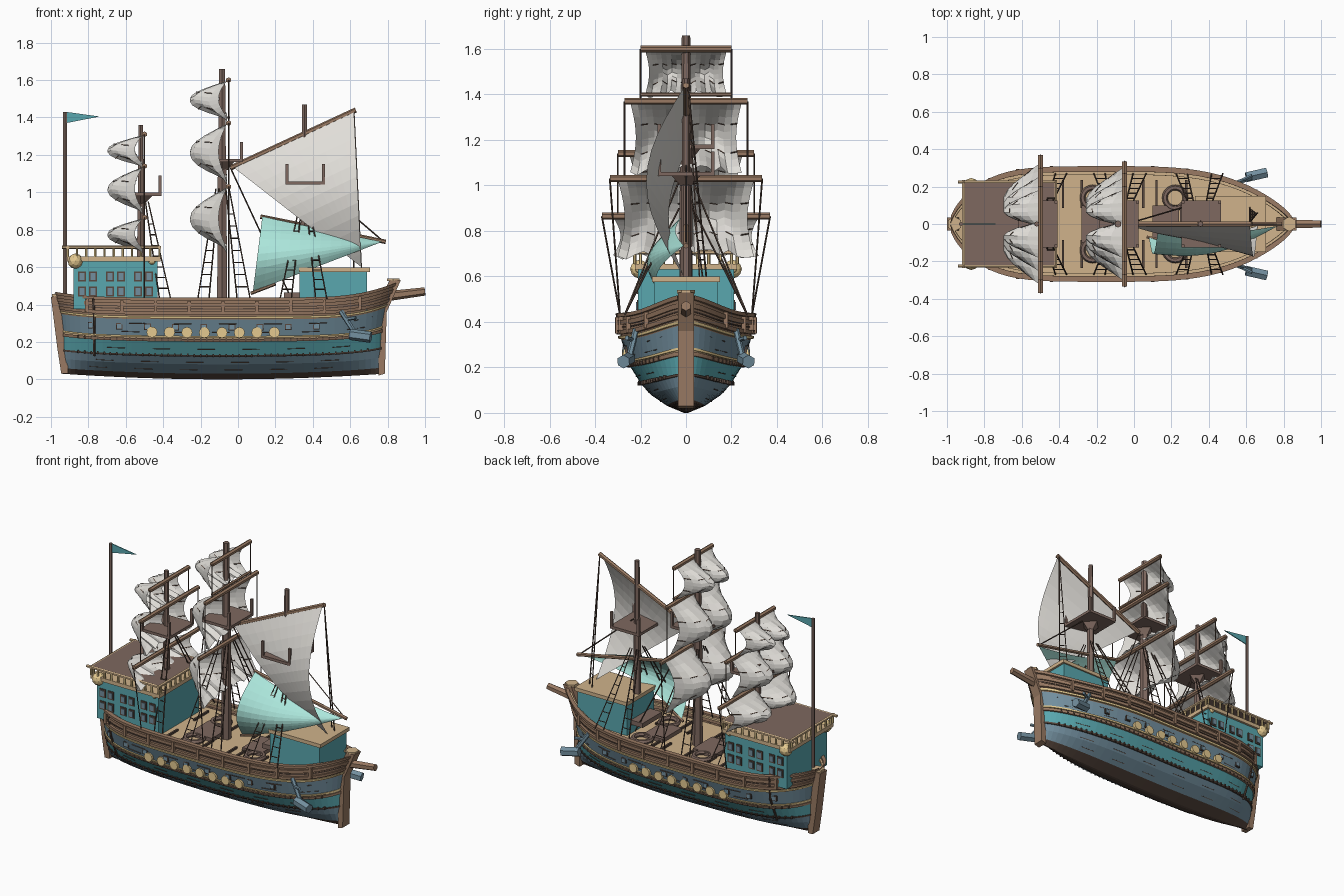
import bpy, bmesh, math
from mathutils import Vector as V, Matrix

cube = bpy.data.objects.get("Cube")
if cube:
    bpy.data.objects.remove(cube)


def material(name, *rgb):
    m = bpy.data.materials.new(name)
    m.use_nodes = True
    m.diffuse_color = (*rgb, 1)
    m.node_tree.nodes["Principled BSDF"].inputs["Base Color"].default_value = (*rgb, 1)
    return m


teal = material("teal paint", .1, .39, .43)
slate = material("slate blue paint", .17, .275, .345)
umber = material("umber wood", .21, .14, .115)
tan = material("tan wood", .63, .45, .26)
wood = material("warm wood", .32, .195, .125)
gold = material("pale gold", .78, .59, .28)
canvas = material("canvas", .75, .73, .69)
aqua = material("aqua canvas", .41, .79, .71)
dark = material("dark wood", .1, .066, .05)


def finish(name, bm, *mats):
    bmesh.ops.recalc_face_normals(bm, faces=bm.faces)
    me = bpy.data.meshes.new(name)
    bm.to_mesh(me)
    bm.free()
    ob = bpy.data.objects.new(name, me)
    for m in mats:
        me.materials.append(m)
    bpy.context.collection.objects.link(ob)


def boxes(name, items, mat):
    """items: (centre, size)"""
    bm = bmesh.new()
    for c, s in items:
        bmesh.ops.create_cube(bm, size=1, matrix=Matrix.Translation(c) @ Matrix.Diagonal((*s, 1)))
    finish(name, bm, mat)


def rods(name, items, mat, sides=6):
    """items: (start, end, start radius[, end radius])"""
    bm = bmesh.new()
    for p, q, r, *r2 in items:
        p, q = V(p), V(q)
        d = q - p
        rot = d.to_track_quat('Z', 'Y').to_matrix().to_4x4()
        bmesh.ops.create_cone(bm, cap_ends=True, segments=sides, radius1=r, radius2=(r2 or [r])[0],
                              depth=d.length, matrix=Matrix.Translation((p + q) / 2) @ rot)
    finish(name, bm, mat)


def grid(name, fn, nu, nv, mats, pick=lambda i, j: 0, closed=False):
    bm = bmesh.new()
    vs = [[bm.verts.new(fn(i, j)) for j in range(nv)] for i in range(nu)]
    for i in range(nu - 1):
        for j in range(nv if closed else nv - 1):
            k = (j + 1) % nv
            f = bm.faces.new((vs[i][j], vs[i + 1][j], vs[i + 1][k], vs[i][k]))
            f.material_index = pick(i, j)
    finish(name, bm, *mats)


def prism(name, pts, depth, mat):
    bm = bmesh.new()
    f = bm.faces.new([bm.verts.new((x, -depth / 2, z)) for x, z in pts])
    new = bmesh.ops.extrude_face_region(bm, geom=[f])["geom"]
    bmesh.ops.translate(bm, vec=(0, depth, 0), verts=[v for v in new if isinstance(v, bmesh.types.BMVert)])
    finish(name, bm, mat)


# Hull form: plan outline times section fullness
MID, HALF, ST = -.08, .86, 40
LEVELS = [0, .03, .08, .125, .2, .225, .32, .35, .43]
FULL = [.03, .28, .53, .67, .83, .87, .97, .99, 1]


def fullness(z):
    for a, b, fa, fb in zip(LEVELS, LEVELS[1:], FULL, FULL[1:]):
        if z <= b:
            return fa + (fb - fa) * max(0, z - a) / (b - a)
    return 1


def hull(t, z, side, off=0):
    w = .293 * max(0, 1 - abs(t) ** (3 if t > 0 else 5)) ** .63
    rake = .07 * abs(t) ** 9 * max(0, (z - .28) / .15) * (1 if t > 0 else -.6)
    lift = (.03 * t * t * (1 - z / .43) if z < .43 else 0) + (.08 if t > 0 else .03) * abs(t) ** 7 * z / .43
    return V((MID + HALF * t + rake, side * (w * fullness(z) + off), z + lift))


def station(i):
    return math.sin(math.pi * (i / (ST - 1) - .5))


LAYER = [0, 1, 1, 2, 3, 1, 4, 4]
SIDES = {"right": -1, "left": 1}
for nm, s in SIDES.items():
    grid("hull_" + nm, lambda i, j: hull(station(i), LEVELS[j], s), ST, len(LEVELS),
         [dark, slate, teal, tan, wood], lambda i, j: LAYER[j])
grid("keel_bottom", lambda i, j: hull(station(i), 0, j * 2 - 1), ST, 2, [dark])
grid("deck", lambda i, j: hull(station(i), .375, j * 2 - 1, -.004), ST, 2, [tan])

# Wales and rails: (name, height, thickness, inner, outer, colour)
for nm, z, h, a, b, m in [("stud_band", .12, .01, 0, .008, dark), ("lower_wale", .2, .016, 0, .013, wood),
                          ("gold_wale", .222, .01, 0, .01, gold), ("upper_gold_wale", .325, .012, 0, .012, gold),
                          ("upper_wale", .345, .018, 0, .016, wood), ("rail_groove", .374, .006, 0, .005, dark),
                          ("middle_rail", .388, .02, -.012, .012, wood), ("top_rail", .422, .016, -.014, .016, wood),
                          ("inner_rail", .415, .012, -.03, -.014, tan)]:
    for sn, s in SIDES.items():
        corners = [(z, a), (z, b), (z + h, b), (z + h, a)]
        grid(nm + "_" + sn, lambda i, j: hull(station(i) * .995, corners[j][0], s, corners[j][1]), ST, 4, [m], closed=True)

# Stem, sternpost and bowsprit
prism("stem", [(.75, .02), (.785, .03), (.795, .36), (.87, .53), (.81, .53), (.75, .4)], .07, wood)
prism("sternpost", [(-.91, .03), (-.945, .03), (-.965, .16), (-1, .44), (-.95, .45), (-.91, .3)], .07, wood)
rods("bowsprit", [((.8, 0, .445), (1, 0, .47), .027, .022)], wood)
rods("stem_cap", [((.83, 0, .525), (.83, 0, .54), .04)], tan)
rods("sternpost_cap", [((-.96, 0, .44), (-.96, 0, .455), .04)], tan)

# Fittings along both sides
discs, ports, lids, studs, posts, seams = [], [], [], [], [], []
for s in (-1, 1):
    for k in range(8):
        p = hull((-.46 + .0935 * k - MID) / HALF, .25, s)
        discs.append((p - V((0, s * .01, 0)), p + V((0, s * .018, 0)), .029))
    for k in range(9):
        p = hull(-.82 + .175 * k, .278, s)
        ports.append((p, (.036, .012, .034)))
        lids.append((p, (.026, .018, .024)))
    for k in range(46):
        for z in (.128, .21):
            studs.append((hull(-.9 + .04 * k, z, s, .006), (.008, .016, .016)))
    for k in range(9):
        posts.append((hull(-.84 + .21 * k, .385, s, .01), (.018, .02, .07)))
    # Broken plank seams
    for z in (.05, .09, .16, .25, .295):
        for k in range(6):
            t = -.88 + .28 * k + z
            seams.append((hull(t, z, s, .001), hull(t + .11, z, s, .001), .0025))
    side = "right" if s < 0 else "left"
    rods("stern_fender_" + side, [(hull(-.8, .11, s, .01), hull(-.8, .28, s, .012), .007),
                                  (hull(-.8, .28, s, .012), hull(-.8, .43, s, .012), .007)], dark)
    # Anchor hung at the bow
    rods("anchor_" + side, [((.55, s * .22, .365), (.63, s * .25, .24), .014), ((.6, s * .25, .24), (.71, s * .275, .225), .03),
                            ((.57, s * .23, .32), (.63, s * .26, .33), .01)], slate)
rods("side_shields", discs, gold, 12)
rods("plank_seams", seams, dark, 4)
boxes("gun_port_frames", ports, dark)
boxes("gun_port_lids", lids, slate)
boxes("plank_studs", studs, dark)
boxes("bulwark_posts", posts, wood)

# Stern cabin with side windows, roof and railing
boxes("stern_cabin", [((-.655, 0, .505), (.45, .42, .26))], teal)
boxes("cabin_roof_trim", [((-.665, 0, .643), (.5, .45, .025))], tan)
boxes("cabin_roof", [((-.665, 0, .706), (.485, .445, .014))], umber)
frames, panes = [], []
for z in (.47, .55):
    for s in (-1, 1):
        for x in (-.835, -.775, -.685, -.625, -.535, -.475):
            frames.append(((x, s * .21, z), (.042, .012, .054)))
            panes.append(((x, s * .212, z), (.026, .016, .036)))
boxes("window_frames", frames, dark)
boxes("window_panes", panes, slate)
rails, balusters = [], []
for s in (-1, 1):
    x = -.665 + s * .245
    rails += [((-.94, s * .225, .706), (-.42, s * .225, .706), .01), ((x, -.235, .706), (x, .235, .706), .01)]
    balusters += [((-.91 + .049 * k, s * .225, .655), (-.91 + .049 * k, s * .225, .705), .007) for k in range(11)]
    balusters += [((x, -.2 + .05 * k, .655), (x, -.2 + .05 * k, .705), .007) for k in range(9)]
    for x, r in ((-.87, .041), (-.46, .02)):
        bm = bmesh.new()
        bmesh.ops.create_icosphere(bm, subdivisions=2, radius=r, matrix=Matrix.Translation((x, s * .205, .632)))
        finish("lantern", bm, gold)
rods("cabin_railing", rails, tan)
rods("cabin_balusters", balusters, gold)

# Bow cabin
boxes("bow_cabin", [((.51, 0, .475), (.36, .28, .22))], teal)
boxes("bow_cabin_roof", [((.515, 0, .587), (.38, .3, .024))], tan)

# Deck beams, hatches and rope coils
boxes("deck_beams", [((x, s * .16, .381), (.012, .15, .014)) for x in (-.38, -.28, -.12, .05, .12, .28) for s in (-1, 1)], dark)
boxes("deck_hatches", [((-.2, 0, .385), (.16, .2, .03)), ((.17, 0, .385), (.14, .2, .03)), ((.29, 0, .45), (.09, .2, .03))], umber)
for x in (-.22, .22):
    for s in (-1, 1):
        bpy.ops.mesh.primitive_torus_add(major_segments=20, minor_segments=6, major_radius=.055,
                                         minor_radius=.015, location=(x, s * .14, .39))
        bpy.context.object.name = "rope_coil"
        bpy.context.object.data.materials.append(umber)

# Masts, lookout platforms and rope ladders
ropes = []
for nm, x, z0, z1, r, zp, zs, feet in [("main", -.085, .37, 1.66, .031, 1.17, 1.02, (-.13, -.07, .08, .15)),
                                       ("mizzen", -.52, .6, 1.36, .023, .99, .95, (.1, .16)),
                                       ("fore", .355, .37, 1.47, .025, 1.05, .9, (-.13, -.07, .06, .12))]:
    rods(nm + "_mast", [((x, 0, z0), (x, 0, zp), r, r * .85), ((x, 0, zp), (x, 0, z1), r * .75, r * .6)], umber)
    boxes(nm + "_platform", [((x + .005, 0, zp), (.21, .25, .018))]
          + [((x + .005 + a * .098, b * .118, zp + .05), (.016, .016, .1)) for a in (-1, 1) for b in (-1, 1)], umber)
    rods(nm + "_platform_bracket", [((x, 0, zp - .05), (x, 0, zp), r, .07)], umber, 4)
    for s in (-1, 1):
        legs = [(V((x + d, s * .27, .43)), V((x + d * .25, s * .03, zs))) for d in feet]
        ropes += [(a, b, .004) for a, b in legs]
        for a, b in zip(legs[::2], legs[1::2]):
            ropes += [(a[0].lerp(a[1], k * .11), b[0].lerp(b[1], k * .11), .003) for k in range(1, 8)]


# Square sails bulging aft, each below its yard, with broken reef lines
reefs = []


def square_sail(name, x, top, drop, w, depth):
    def shape(i, j):
        u, v = i / 8 - 1, j / 10
        belly = math.sin(math.pi * min(1, v * 1.03)) * (.22 + .78 * math.sin(math.pi * abs(u) ** .85))
        ripple = .014 * math.cos(i * 2.4) * v
        z = top - drop * (v - .12 * v ** 3 * (1 - u * u)) + ripple
        return V((x - depth * belly, u * w * (1 - .1 * math.sin(math.pi * v)), z))
    grid(name, shape, 17, 11, [canvas])
    reefs.extend((shape(i, j), shape(i + 1, j), .003) for j in (3, 7) for i in range(j % 2, 16, 2))


RIGS = {"main": (-.05, [(1.6, .21, .2, .18), (1.37, .32, .27, .245), (1.03, .35, .335, .3)], .2),
        "mizzen": (-.5, [(1.31, .17, .2, .18), (1.14, .25, .3, .25), (.865, .18, .37, .32)], .19)}
for nm, (x, sails, depth) in RIGS.items():
    yards = []
    for k, (z, drop, yl, w) in enumerate(sails):
        yards.append(((x, -yl, z), (x, yl, z), .015))
        square_sail(f"{nm}_sail_{k + 1}", x - .01, z - .005, drop, w, depth)
        for s in (-1, 1):
            low = (x, s * yl, sails[k + 1][0]) if k < 2 else (x, s * .29, .43)
            ropes.append(((x, s * yl, z), low, .004))
    rods(nm + "_yards", yards, wood)
rods("main_topsail_foot", [((-.05, -.2, 1.4), (-.05, .2, 1.4), .009)], wood)
rods("reef_lines", reefs, dark, 4)


# Triangular sails bulging to the right side, fullest towards the trailing edge
def fore_sail(name, a, b, c, depth, luff, mat):
    a, b, c = V(a), V(b), V(c)

    def shape(i, j):
        u, v = i / 10, j / 12
        bulge = depth * math.sin(math.pi * v) * (.4 + .6 * u) + luff * math.sin(math.pi * u) * (1 - v)
        return a.lerp(b, u).lerp(c, v) - V((0, bulge, 0))
    grid(name, shape, 11, 13, [mat])


fore_sail("lateen_sail", (-.02, -.01, 1.13), (.62, -.01, 1.43), (.66, -.01, .6), .165, 0, canvas)
rods("lateen_yard", [((-.04, 0, 1.13), (.63, 0, 1.44), .014)], wood)
fore_sail("jib_sail", (.13, -.01, .87), (.08, -.07, .47), (.77, -.01, .735), .09, .12, aqua)
rods("jib_spars", [((.12, 0, .87), (.79, 0, .735), .012), ((.07, -.07, .46), (.2, -.1, .51), .009)], wood)

# Stays and the ladder behind the lateen sail
ropes += [((.62, .01, 1.43), (.66, .06, .59), .004), ((.62, .01, 1.43), (.62, .09, .59), .004),
          ((-.04, 0, 1.13), (.3, .1, .4), .004), ((.355, 0, 1.1), (.78, 0, .735), .004)]
ropes += [((.62 + .004 * k, .01 + .005 * k, 1.43 - .084 * k), (.62, .01 + .008 * k, 1.43 - .084 * k), .003) for k in range(2, 10)]
rods("rigging", ropes, dark, 4)

# Stern flag
rods("flag_pole", [((-.925, 0, .42), (-.925, 0, 1.43), .011)], umber)
prism("flag", [(-.92, 1.43), (-.74, 1.405), (-.92, 1.37)], .006, teal)
